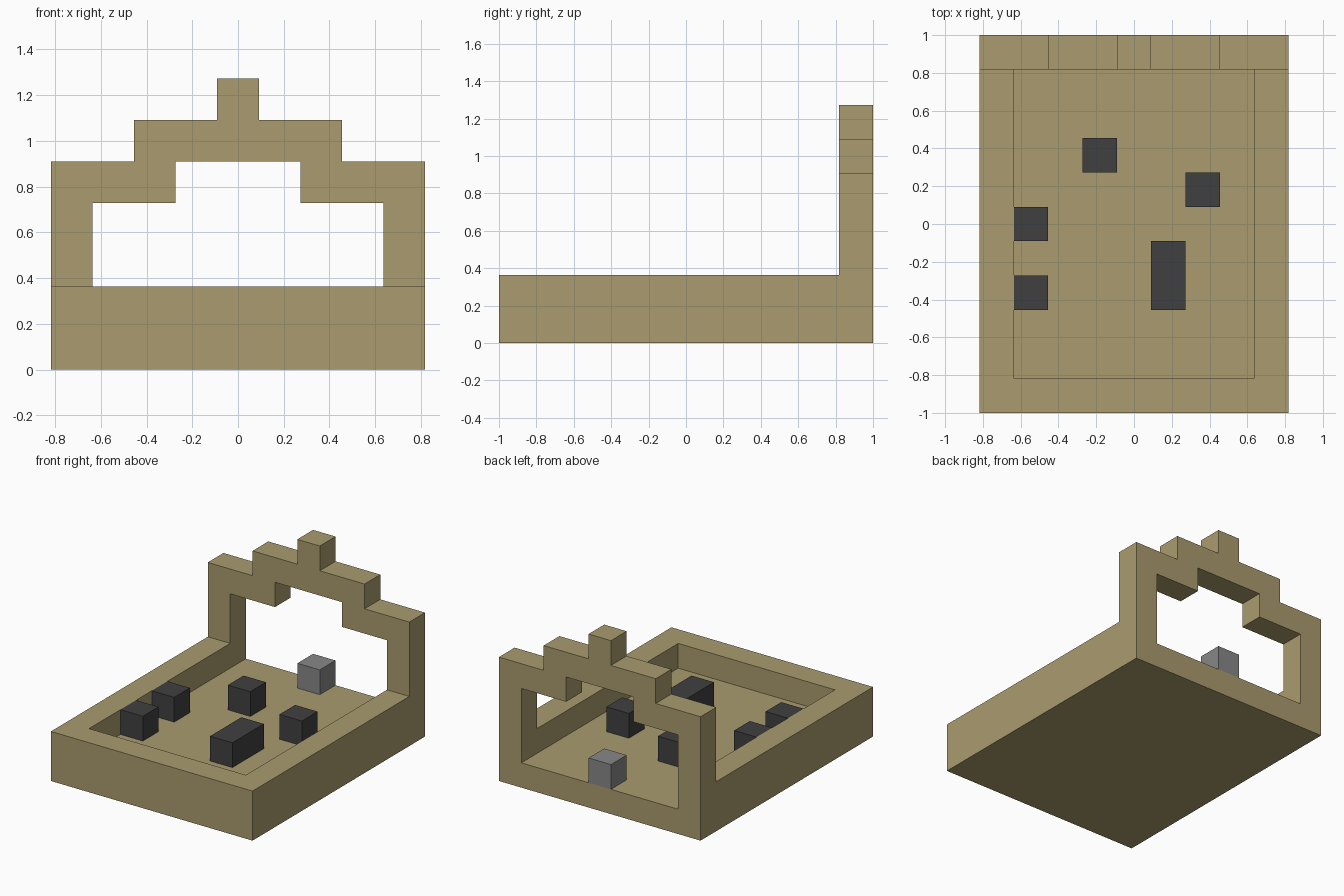
import bpy
import bmesh
from mathutils import Vector

U = 2 / 11  # one block of the grid the model is built on

if "Cube" in bpy.data.objects:
    bpy.data.objects.remove(bpy.data.objects["Cube"], do_unlink=True)


def material(name, rgb):
    mat = bpy.data.materials.new(name)
    mat.use_nodes = True
    mat.diffuse_color = (*rgb, 1)
    mat.node_tree.nodes["Principled BSDF"].inputs["Base Color"].default_value = (*rgb, 1)
    return mat


sand = material("sand", (0.402, 0.332, 0.156))
charcoal = material("charcoal", (0.051, 0.051, 0.051))
grey = material("grey", (0.242, 0.242, 0.242))


def prism(name, outline, y0, y1, mat):
    """Extrude an (x, z) outline, in blocks, from y0 to y1."""
    bm = bmesh.new()
    face = bm.faces.new([bm.verts.new(Vector((x, y0, z)) * U) for x, z in outline])
    moved = bmesh.ops.extrude_face_region(bm, geom=[face])["geom"]
    bmesh.ops.translate(bm, vec=(0, (y1 - y0) * U, 0),
                        verts=[v for v in moved if isinstance(v, bmesh.types.BMVert)])
    bmesh.ops.recalc_face_normals(bm, faces=bm.faces)
    mesh = bpy.data.meshes.new(name)
    bm.to_mesh(mesh)
    bm.free()
    mesh.materials.append(mat)
    obj = bpy.data.objects.new(name, mesh)
    bpy.context.collection.objects.link(obj)
    return obj


def box(name, x0, x1, y0, y1, z0, z1, mat):
    return prism(name, [(x0, z0), (x1, z0), (x1, z1), (x0, z1)], y0, y1, mat)


def mirrored(half):
    """Complete a right-hand outline with its left-hand mirror image."""
    return half + [(-x, z) for x, z in reversed(half)]


def cut(target, cutter):
    cutter.hide_render = True
    mod = target.modifiers.new("cut", "BOOLEAN")
    mod.operation = "DIFFERENCE"
    mod.solver = "EXACT"
    mod.object = cutter
    bpy.context.view_layer.objects.active = target
    bpy.ops.object.modifier_apply(modifier=mod.name)
    bpy.data.objects.remove(cutter, do_unlink=True)


# Tray with stepped arch: stepped silhouette, cleared in front of the arch, then hollowed
silhouette = mirrored([(4.5, 0), (4.5, 5), (2.5, 5), (2.5, 6), (0.5, 6), (0.5, 7)])
opening = mirrored([(3.5, 1), (3.5, 4), (1.5, 4), (1.5, 5)])
tray = prism("tray_and_arch", silhouette, -5.5, 5.5, sand)
cut(tray, box("front_cutter", -6, 6, -7, 4.5, 2, 8, sand))
cut(tray, prism("hollow_cutter", opening, -4.5, 7, sand))

# Dark blocks on the tray floor: x, y of the front left corner and depth
for i, (x, y, depth) in enumerate([(-1.5, 1.5, 1), (1.5, 0.5, 1), (-3.5, -0.5, 1),
                                   (-3.5, -2.5, 1), (0.5, -2.5, 2)]):
    box(f"dark_block_{i + 1}", x, x + 1, y, y + depth, 1, 2, charcoal)

# Grey block standing in the archway
box("doorway_block", -0.5, 0.5, 4.5, 5.5, 1, 2, grey)
